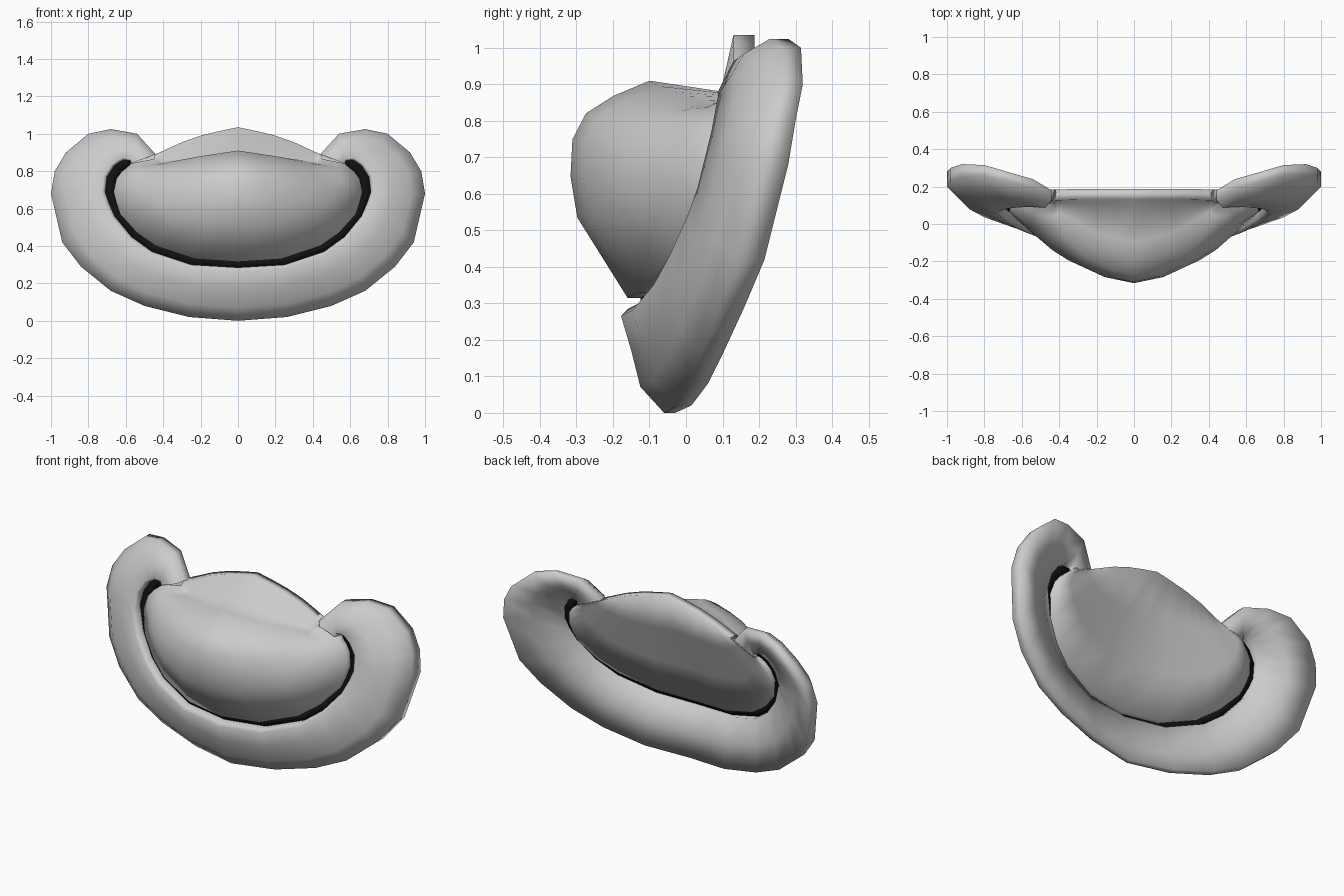
import bpy, bmesh

if "Cube" in bpy.data.objects:
    bpy.data.objects.remove(bpy.data.objects["Cube"])

# Half outlines from bottom centre round to the upper corner (x, y, z)
OUTER = [(0, -.03, 0), (.26, .015, .02), (.5, .06, .08), (.68, .10, .16), (.84, .16, .29),
         (.94, .215, .42), (1, .28, .68), (.98, .30, .8), (.92, .32, .9), (.8, .315, 1.0),
         (.68, .28, 1.025), (.54, .24, 1.0), (.44, .18, .89)]
SLIT_OUT = [(0, -.16, .285), (.25, -.13, .30), (.46, -.07, .37), (.57, -.025, .45), (.66, .025, .56),
            (.69, .05, .63), (.71, .065, .69), (.70, .085, .77), (.66, .095, .83), (.63, .10, .85),
            (.61, .105, .86), (.575, .11, .855), (.575, .115, .84)]
SLIT_IN = [(0, .315), (.23, .33), (.44, .40), (.54, .47), (.63, .57), (.65, .63), (.665, .69),
           (.65, .76), (.62, .80), (.60, .815), (.59, .825), (.58, .83), (.575, .84)]
FADE = [1, .97, .82, .74, .6, .5, .4, .28, .18, .12, .08, .04, 0]
EDGE = [.03, .04, .05, .06, .07, .075, .08, .075, .065, .055, .05, .05, .05]
# Control points for the upper lip of the bulge and the crest behind it
LIP = [(0, -.1, .91), (.2, -.05, .88), (.41, .07, .84), (.45, .11, .865)]
CREST = [(0, .13, 1.035), (.17, .13, 1.0), (.3, .13, .955), (.44, .125, .89)]
LIP_X = [0, .1, .2, .26, .30, .33, .36, .38, .40, .41, .42, .43, .45]


def sample(points, x):
    for a, b in zip(points, points[1:]):
        if x <= b[0]:
            break
    t = min((x - a[0]) / (b[0] - a[0]), 1)
    return tuple(p + (q - p) * t for p, q in zip(a, b))


def shift(row, dy):
    return [(x, y + dy, z) for x, y, z in row]


def blend(a, b, t, bump=0, fade=None):
    fade = fade or [1] * len(a)
    return [tuple(p + (q - p) * t - (bump * f if i == 1 else 0)
                  for i, (p, q) in enumerate(zip(u, v)))
            for u, v, f in zip(a, b, fade)]


def loft(name, rows):
    """Closed loop of rows, each mirrored across x = 0, smooth shaded."""
    bm = bmesh.new()
    grid = []
    for row in rows:
        full = [(-x, y, z) for x, y, z in row[:0:-1]] + list(row)
        grid.append([bm.verts.new(p) for p in full])
    for a, b in zip(grid, grid[1:] + grid[:1]):
        for i in range(len(a) - 1):
            bm.faces.new((a[i], a[i + 1], b[i + 1], b[i]))
    bmesh.ops.remove_doubles(bm, verts=bm.verts, dist=.0005)
    bmesh.ops.recalc_face_normals(bm, faces=bm.faces)
    for f in bm.faces:
        f.smooth = True
    me = bpy.data.meshes.new(name)
    bm.to_mesh(me)
    bm.free()
    ob = bpy.data.objects.new(name, me)
    bpy.context.collection.objects.link(ob)
    return ob


# Outer band with two raised cheek lobes
outer_front = [(x, y - e, z) for (x, y, z), e in zip(OUTER, EDGE)]
slit_back = shift(SLIT_OUT, .085)
loft("outer_band", [OUTER, outer_front,
                    blend(outer_front, SLIT_OUT, .25, .04),
                    blend(outer_front, SLIT_OUT, .6, .03),
                    blend(outer_front, SLIT_OUT, .93, .025),
                    SLIT_OUT, slit_back, blend(slit_back, OUTER, .5)])

# Bulging centre panel with a ledge and a raised back crest
edge = [(x, o[1], z) for (x, z), o in zip(SLIT_IN, SLIT_OUT)]
lip = [sample(LIP, x) for x in LIP_X]
crest = [sample(CREST, x * .44 / .45) for x in LIP_X]
valley = [(x, .095 + .06 * x, min(l[2] - .02 + .08 * x, .88)) for x, l in zip(LIP_X, lip)]
bulge = [(.37, .16), (.56, .19), (.73, .195), (.85, .165), (.93, .095)]
edge_back = shift(edge, .08)
crest_back = shift(crest, .058)
loft("centre_panel", [edge] + [blend(edge, lip, t, b, FADE) for t, b in bulge] +
     [lip, valley, crest, crest_back,
      blend(crest_back, edge_back, .33), blend(crest_back, edge_back, .67), edge_back])

# Black mouth line filling the slit
mouth = loft("mouth_line", [shift(SLIT_OUT, .035), shift(edge, .035),
                            shift(edge, .05), shift(SLIT_OUT, .05)])
black = bpy.data.materials.new("black")
black.diffuse_color = (.005, .005, .005, 1)
black.use_nodes = True
black.node_tree.nodes["Principled BSDF"].inputs["Base Color"].default_value = black.diffuse_color
mouth.data.materials.append(black)
